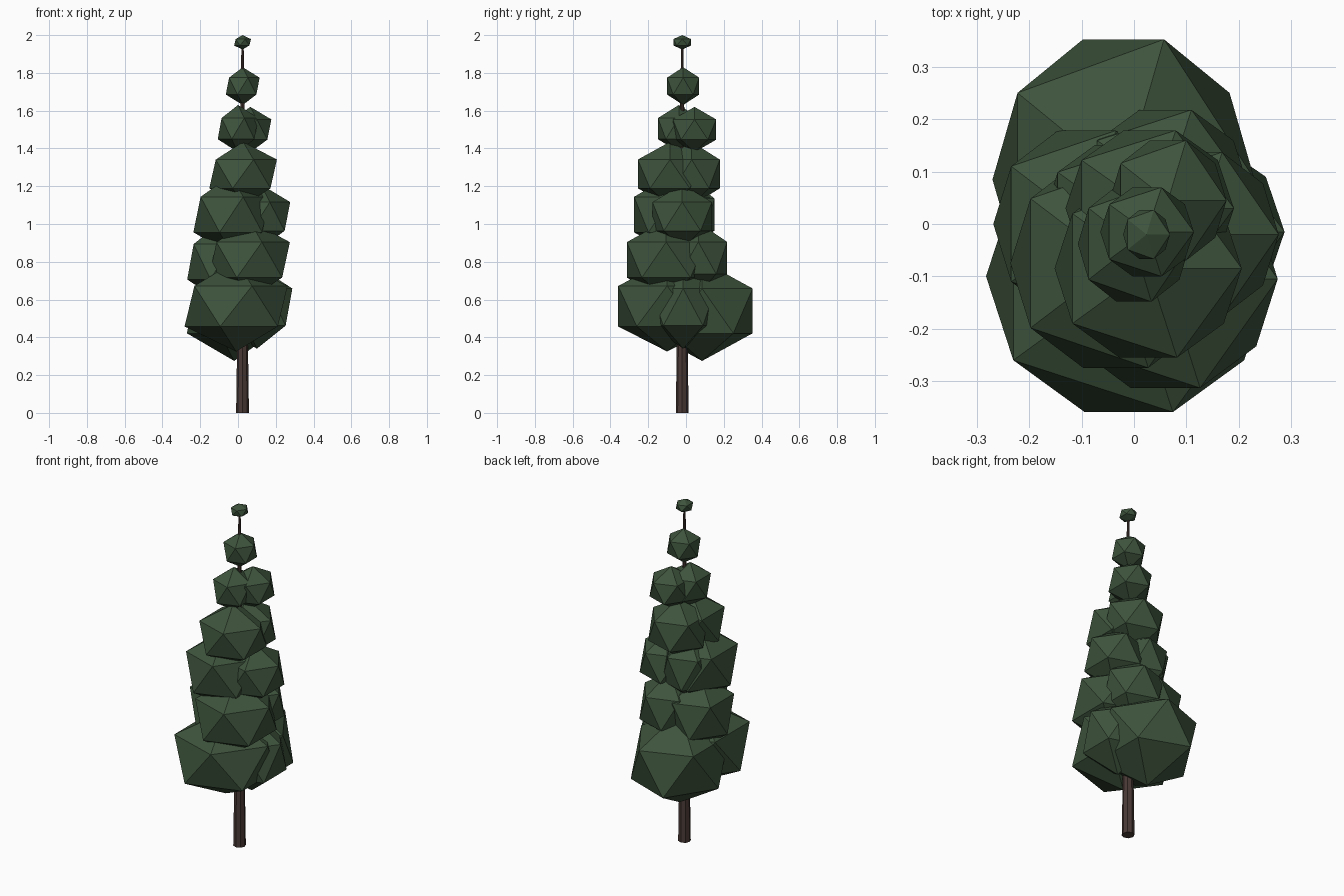
import bpy
import bmesh
from mathutils import Matrix

cube = bpy.data.objects.get("Cube")
if cube:
    bpy.data.objects.remove(cube, do_unlink=True)


def material(name, rgb):
    mat = bpy.data.materials.new(name)
    mat.use_nodes = True
    colour = (*rgb, 1)
    mat.diffuse_color = colour
    bsdf = mat.node_tree.nodes["Principled BSDF"]
    bsdf.inputs["Base Color"].default_value = colour
    bsdf.inputs["Roughness"].default_value = 0.9
    return mat


def finish(bm, name, mat):
    mesh = bpy.data.meshes.new(name)
    bm.to_mesh(mesh)
    bm.free()
    mesh.materials.append(mat)
    obj = bpy.data.objects.new(name, mesh)
    bpy.context.collection.objects.link(obj)


leaf = material("dark green foliage", (0.047, 0.087, 0.045))
bark = material("brown bark", (0.068, 0.042, 0.036))

AXIS_X, AXIS_Y = 0.024, -0.02


def clump(name, centre, radii):
    """Faceted foliage clump: a slightly squashed icosahedron."""
    bm = bmesh.new()
    place = Matrix.Translation(centre) @ Matrix.Diagonal((*radii, 1))
    bmesh.ops.create_icosphere(bm, subdivisions=1, radius=1, matrix=place)
    finish(bm, name, leaf)


# Tapered trunk running up to the tip
bm = bmesh.new()
bmesh.ops.create_cone(bm, cap_ends=True, segments=8, radius1=0.034, radius2=0.006,
                      depth=1.95, matrix=Matrix.Translation((AXIS_X, AXIS_Y, 0.975)))
finish(bm, "trunk", bark)

# Bottom tier
clump("bottom_front_clump", (-0.01, -0.1, 0.565), (0.305, 0.305, 0.24))
clump("bottom_back_clump", (-0.02, 0.085, 0.54), (0.28, 0.315, 0.265))
clump("bottom_left_clump", (0.1, -0.015, 0.56), (0.21, 0.2, 0.22))

# Second tier
clump("second_front_clump", (0.06, -0.105, 0.81), (0.24, 0.245, 0.21))
clump("second_right_clump", (-0.09, 0.0, 0.8), (0.2, 0.21, 0.21))
clump("second_left_clump", (0.06, 0.065, 0.82), (0.18, 0.18, 0.19))

# Third tier
clump("third_right_clump", (-0.035, -0.075, 1.05), (0.225, 0.235, 0.21))
clump("third_left_clump", (0.12, -0.02, 1.04), (0.175, 0.185, 0.17))
clump("third_back_clump", (-0.03, 0.015, 1.05), (0.16, 0.16, 0.19))

# Fourth tier
clump("fourth_front_clump", (0.027, -0.085, 1.265), (0.2, 0.2, 0.17))
clump("fourth_back_clump", (0.03, 0.03, 1.265), (0.18, 0.175, 0.17))

# Fifth tier
clump("fifth_right_clump", (0.0, -0.038, 1.505), (0.12, 0.13, 0.125))
clump("fifth_left_clump", (0.065, 0.045, 1.5), (0.125, 0.135, 0.12))

# Crown and tip
clump("crown_clump", (0.025, -0.015, 1.73), (0.1, 0.1, 0.1))
clump("tip_clump", (AXIS_X, AXIS_Y, 1.962), (0.05, 0.055, 0.038))
